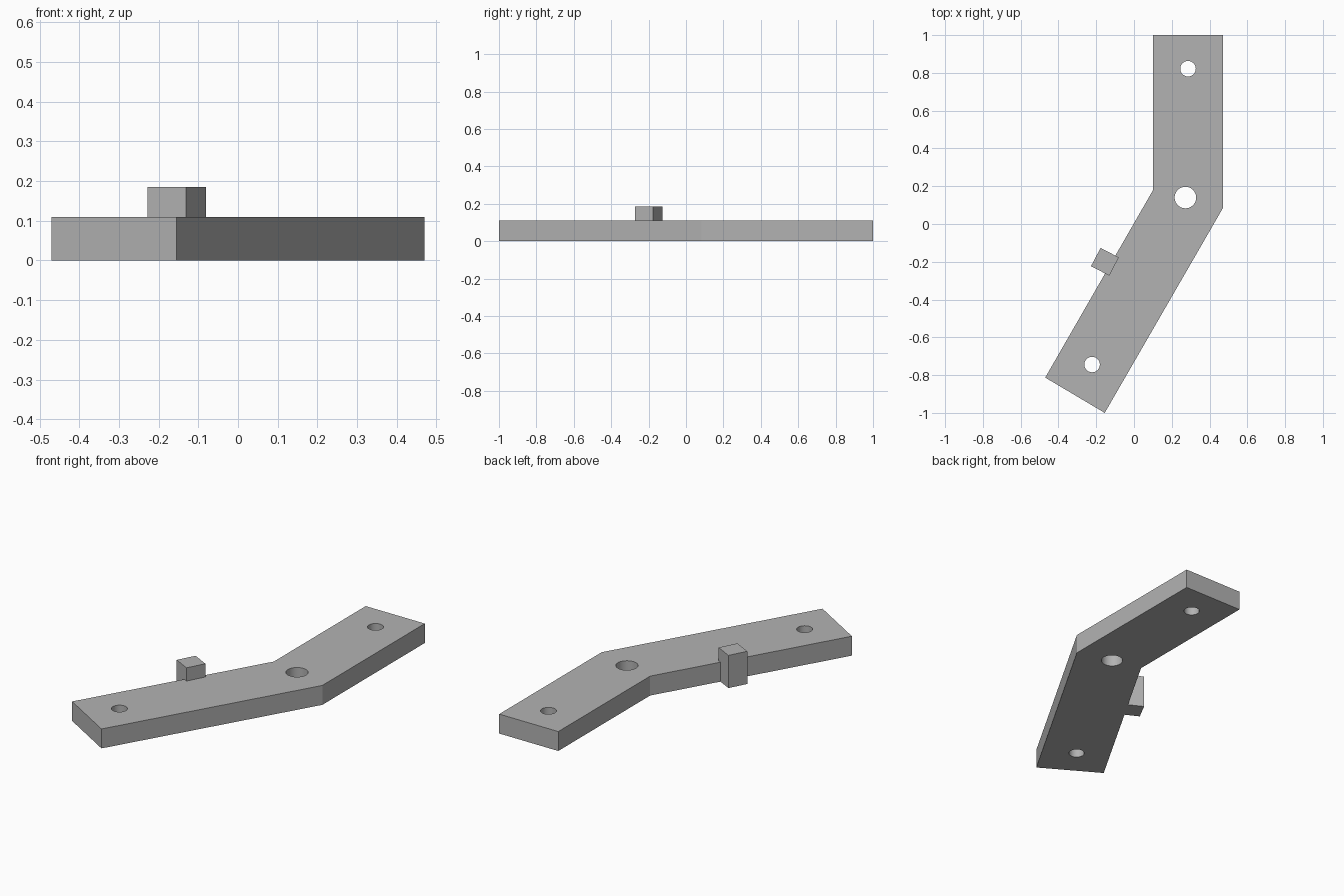
import bpy
import bmesh
from math import radians

cube = bpy.data.objects.get("Cube")
if cube:
    bpy.data.objects.remove(cube, do_unlink=True)

THICKNESS = 0.11

grey = bpy.data.materials.new("plain_grey")
grey.use_nodes = True
colour = (0.45, 0.45, 0.45, 1)
grey.diffuse_color = colour
grey.node_tree.nodes["Principled BSDF"].inputs["Base Color"].default_value = colour


def finish(bm, name):
    mesh = bpy.data.meshes.new(name)
    bmesh.ops.recalc_face_normals(bm, faces=bm.faces)
    bm.to_mesh(mesh)
    bm.free()
    mesh.materials.append(grey)
    obj = bpy.data.objects.new(name, mesh)
    bpy.context.collection.objects.link(obj)
    return obj


def prism(name, outline, height):
    bm = bmesh.new()
    base = bm.faces.new([bm.verts.new((x, y, 0)) for x, y in outline])
    top = bmesh.ops.extrude_face_region(bm, geom=[base])["geom"]
    verts = [v for v in top if isinstance(v, bmesh.types.BMVert)]
    bmesh.ops.translate(bm, verts=verts, vec=(0, 0, height))
    # keep a closed bottom
    if not any(all(v.co.z == 0 for v in f.verts) for f in bm.faces):
        bm.faces.new([v for v in bm.verts if v.co.z == 0])
    return finish(bm, name)


# Bent arm plate
plate = prism("bent_plate", [(0.10, 1.0), (0.10, 0.178), (-0.47, -0.813),
                             (-0.155, -1.0), (0.47, 0.083), (0.47, 1.0)], THICKNESS)

# Pivot hole and two end holes
holes = {"end_hole": (0.286, 0.822, 0.041),
         "pivot_hole": (0.272, 0.14, 0.057),
         "lower_hole": (-0.222, -0.744, 0.041)}
for name, (x, y, radius) in holes.items():
    bm = bmesh.new()
    bmesh.ops.create_cone(bm, cap_ends=True, segments=48, radius1=radius,
                          radius2=radius, depth=THICKNESS * 3)
    cutter = finish(bm, name + "_cutter")
    cutter.location = (x, y, THICKNESS / 2)
    cutter.hide_render = True
    cutter.hide_set(True)
    cut = plate.modifiers.new(name, "BOOLEAN")
    cut.operation = "DIFFERENCE"
    cut.solver = "EXACT"
    cut.object = cutter

# Apply the cuts, then smooth only the round hole walls
bpy.context.view_layer.update()
cut_mesh = bpy.data.meshes.new_from_object(
    plate.evaluated_get(bpy.context.evaluated_depsgraph_get()))
plate.modifiers.clear()
plate.data = cut_mesh
for name in holes:
    bpy.data.objects.remove(bpy.data.objects[name + "_cutter"], do_unlink=True)
bpy.ops.object.select_all(action="DESELECT")
plate.select_set(True)
bpy.context.view_layer.objects.active = plate
bpy.ops.object.shade_smooth_by_angle(angle=radians(20))

# Square stop post set into the edge of the plate
half = 0.0545
post = prism("stop_post", [(-half, -half), (half, -half), (half, half), (-half, half)], 0.185)
post.location = (-0.154, -0.2, 0)
post.rotation_euler.z = radians(-27.6)
